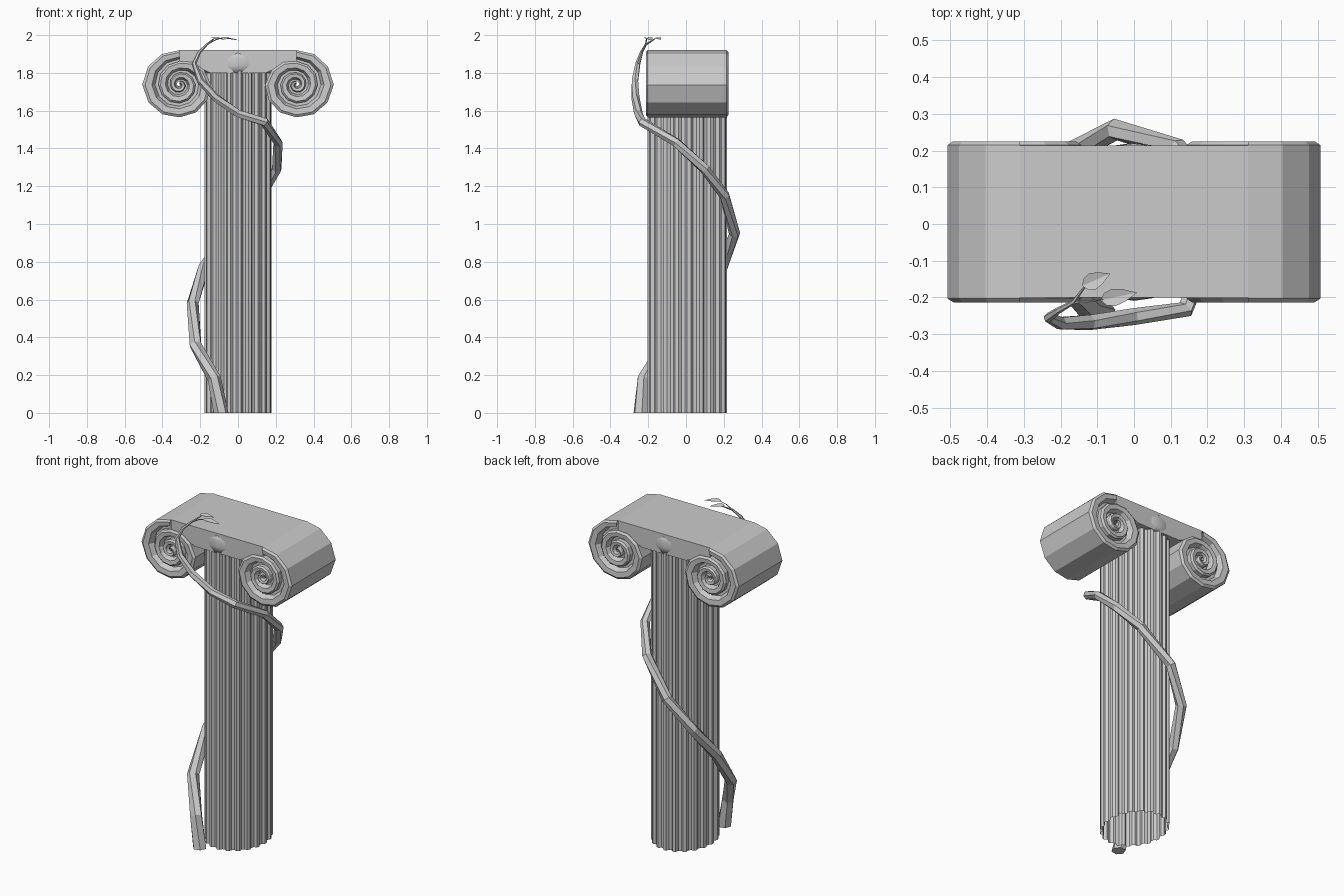
import bpy, bmesh, math
from mathutils import Vector

if "Cube" in bpy.data.objects:
    bpy.data.objects.remove(bpy.data.objects["Cube"])

stone = bpy.data.materials.new("grey stone")
stone.diffuse_color = (0.6, 0.6, 0.6, 1)
stone.use_nodes = True
stone.node_tree.nodes["Principled BSDF"].inputs["Base Color"].default_value = stone.diffuse_color
YC = 0.006                      # middle of the column in depth


def make(name, verts, faces, smooth=False):
    me = bpy.data.meshes.new(name)
    me.from_pydata(verts, [], faces)
    bm = bmesh.new()
    bm.from_mesh(me)
    bmesh.ops.remove_doubles(bm, verts=bm.verts, dist=0.0003)
    bmesh.ops.recalc_face_normals(bm, faces=bm.faces)
    for f in bm.faces:
        f.smooth = smooth
    bm.to_mesh(me)
    bm.free()
    me.materials.append(stone)
    ob = bpy.data.objects.new(name, me)
    bpy.context.collection.objects.link(ob)
    return ob


def rings_mesh(rings, closed=True, caps=()):
    """Quads between successive rings of points."""
    n = len(rings[0])
    verts = [p for r in rings for p in r]
    faces = [(i*n+j, i*n+(j+1) % n, (i+1)*n+(j+1) % n, (i+1)*n+j)
             for i in range(len(rings)-1) for j in range(n if closed else n-1)]
    for c in caps:
        faces.append(tuple(range(c*n, c*n+n)))
    return verts, faces


# fluted shaft, open at the bottom
def shaft_ring(z):
    out = []
    for i in range(20):
        for off, k in ((0, 1.0), (0.3, 1.0), (0.5, 0.925), (0.8, 0.925)):
            a = (i+off)/20*2*math.pi
            out.append((0.178*k*math.cos(a), YC+0.211*k*math.sin(a), z))
    return out


make("shaft", *rings_mesh([shaft_ring(0), shaft_ring(1.81)]))


# swelling collar between shaft and scroll
def oval(rx, ry, z, n=24):
    return [(rx*math.cos(2*math.pi*i/n), YC+ry*math.sin(2*math.pi*i/n), z)
            for i in range(n)]


make("collar", *rings_mesh([oval(.178, .208, 1.80), oval(.2, .215, 1.84),
                            oval(.215, .213, 1.88), oval(.21, .205, 1.91)],
                           caps=(0, 3)), smooth=True)

# spiral radius at each quarter turn, starting at the top
RAD = [.183, .197, .172, .167, .125, .112, .098, .085, .065, .05, .04, .032,
       .02, .012, .006, .002, 0, 0, 0, 0, 0]
CX, CZ, YF, YB = 0.31, 1.737, -0.213, 0.225


def rad(t):
    i = min(int(t*4+1e-6), len(RAD)-2)
    f = t*4-i
    return RAD[i]*(1-f)+RAD[i+1]*f


def at(t, r, y, s):
    a = math.pi/2-2*math.pi*t
    return (s*(CX+r*math.cos(a)), y, CZ+r*math.sin(a))


def volute(name, s):
    verts, faces = [], []

    def add(data):
        k = len(verts)
        verts.extend(data[0])
        faces.extend(tuple(i+k for i in f) for f in data[1])
    # carved spiral on both ends
    for y0, d in ((YF, 1), (YB, -1)):
        strip = []
        for i in range(12*3+1):
            t = i/12
            r, q = rad(t), rad(t+1)
            strip.append([at(t, r, y0+d*.010, s),
                          at(t, r+(q-r)*.18, y0, s),
                          at(t, r+(q-r)*.60, y0+d*.003, s),
                          at(t, r+(q-r)*.80, y0+d*.035, s),
                          at(t, q, y0+d*.035, s),
                          at(t+1, q, y0+d*.010, s)])
        add(rings_mesh(strip, closed=False))
    # rolled outer surface
    add(rings_mesh([[at(i/12, rad(i/12), y, s) for y in (YF+.01, YB-.01)]
                    for i in range(13)], closed=False))
    make(name, verts, faces)


volute("right_volute", 1)
volute("left_volute", -1)

# slab joining the two scrolls, its lower edge following the inner turn
half = [(0.15, 1.80)] + [(p[0], p[2]) for p in
                         (at(t, rad(t), 0, 1) for t in (10/12, 11/12, 1))]
half.append((CX, 1.92))
prof = half + [(-x, z) for x, z in reversed(half)]
make("scroll_slab", *rings_mesh([[(x, y, z) for x, z in prof]
                                 for y in (-0.2, 0.213)], caps=(0, 1)))


# tapered tube along a path of (x, y, z, radius)
def tube(name, path, n=6):
    pts = [Vector(p[:3]) for p in path]
    rings = []
    for i, p in enumerate(pts):
        d = (pts[min(i+1, len(pts)-1)]-pts[max(i-1, 0)]).normalized()
        if i == 0 and p.z == 0:
            d = Vector((0, 0, 1))
        # use the direction away from the column as a steady reference
        out = Vector((p.x, p.y-YC, 0))
        u = (out-d*out.dot(d)).normalized()
        v = d.cross(u)
        rings.append([tuple(p+path[i][3]*(u*math.cos(2*math.pi*j/n)
                                          + v*math.sin(2*math.pi*j/n)))
                      for j in range(n)])
    make(name, *rings_mesh(rings, caps=(0, len(pts)-1)))


tube("vine", [(-.09, -.24, 0, .04), (-.125, -.225, .18, .036),
              (-.225, -.11, .36, .034), (-.24, .05, .58, .032),
              (-.18, .19, .77, .031), (-.05, .257, .95, .03),
              (.12, .205, 1.15, .028), (.205, .10, 1.29, .027),
              (.212, -.05, 1.43, .025), (.14, -.232, 1.54, .024),
              (0, -.252, 1.585, .023), (-.12, -.268, 1.67, .022),
              (-.2, -.27, 1.76, .019), (-.232, -.255, 1.85, .014),
              (-.205, -.235, 1.91, .009), (-.165, -.213, 1.95, .006),
              (-.13, -.165, 1.98, .003)])
tube("vine_sprig", [(-.165, -.213, 1.95, .004), (-.12, -.21, 1.975, .003),
                    (-.085, -.205, 1.985, .002)], 4)


# thin leaf folded along its middle
def leaf(name, base, tip, w):
    b, t = Vector(base), Vector(tip)
    d = t-b
    side = Vector((-d.y, d.x, 0)).normalized()
    strip = []
    for f, k in ((0, .08), (.12, .7), (.35, 1), (.65, .7), (.85, .3), (1, .02)):
        c = b+d*f
        strip.append([tuple(c+side*w*k+Vector((0, 0, .006*k))), tuple(c),
                      tuple(c-side*w*k+Vector((0, 0, .006*k)))])
    make(name, *rings_mesh(strip, closed=False))


leaf("upper_leaf", (-.14, -.168, 1.985), (-.065, -.135, 1.975), .024)
leaf("lower_leaf", (-.09, -.207, 1.985), (.008, -.187, 1.972), .024)
